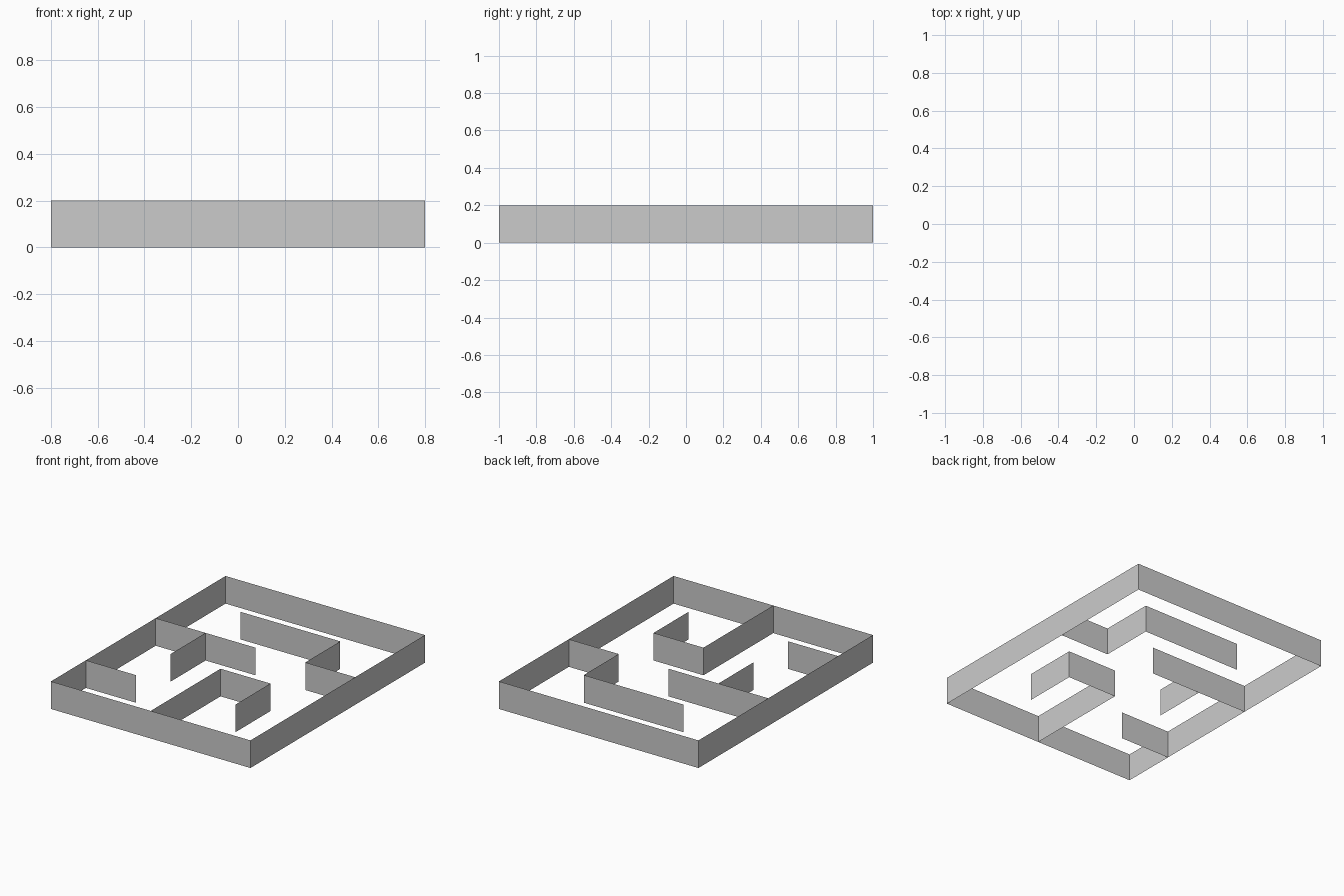
import bpy, bmesh

if "Cube" in bpy.data.objects:
    bpy.data.objects.remove(bpy.data.objects["Cube"])

HEIGHT = 0.2


def wall(name, path, closed=False):
    """Thin upright sheet that follows a floor-plan path."""
    bm = bmesh.new()
    low = [bm.verts.new((x, y, 0)) for x, y in path]
    high = [bm.verts.new((x, y, HEIGHT)) for x, y in path]
    n = len(path)
    for i in range(n if closed else n - 1):
        j = (i + 1) % n
        bm.faces.new((low[i], low[j], high[j], high[i]))
    mesh = bpy.data.meshes.new(name)
    bm.to_mesh(mesh)
    bm.free()
    obj = bpy.data.objects.new(name, mesh)
    bpy.context.collection.objects.link(obj)
    return obj


# Outer boundary
wall("outer_wall", [(-0.8, -1), (0.8, -1), (0.8, 1), (-0.8, 1)], closed=True)

# Inner maze walls
wall("back_stepped_wall", [(-0.4, 0.6), (0.4, 0.6), (0.4, 0.2), (0.8, 0.2)])
wall("left_long_wall", [(-0.8, 0.2), (-0.4, 0.2), (0, 0.2)])
wall("left_branch_wall", [(-0.4, 0.2), (-0.4, -0.2)])
wall("left_short_wall", [(-0.8, -0.6), (-0.4, -0.6)])
wall("front_hook_wall", [(0, -1), (0, -0.2), (0.4, -0.2), (0.4, -0.6)])
